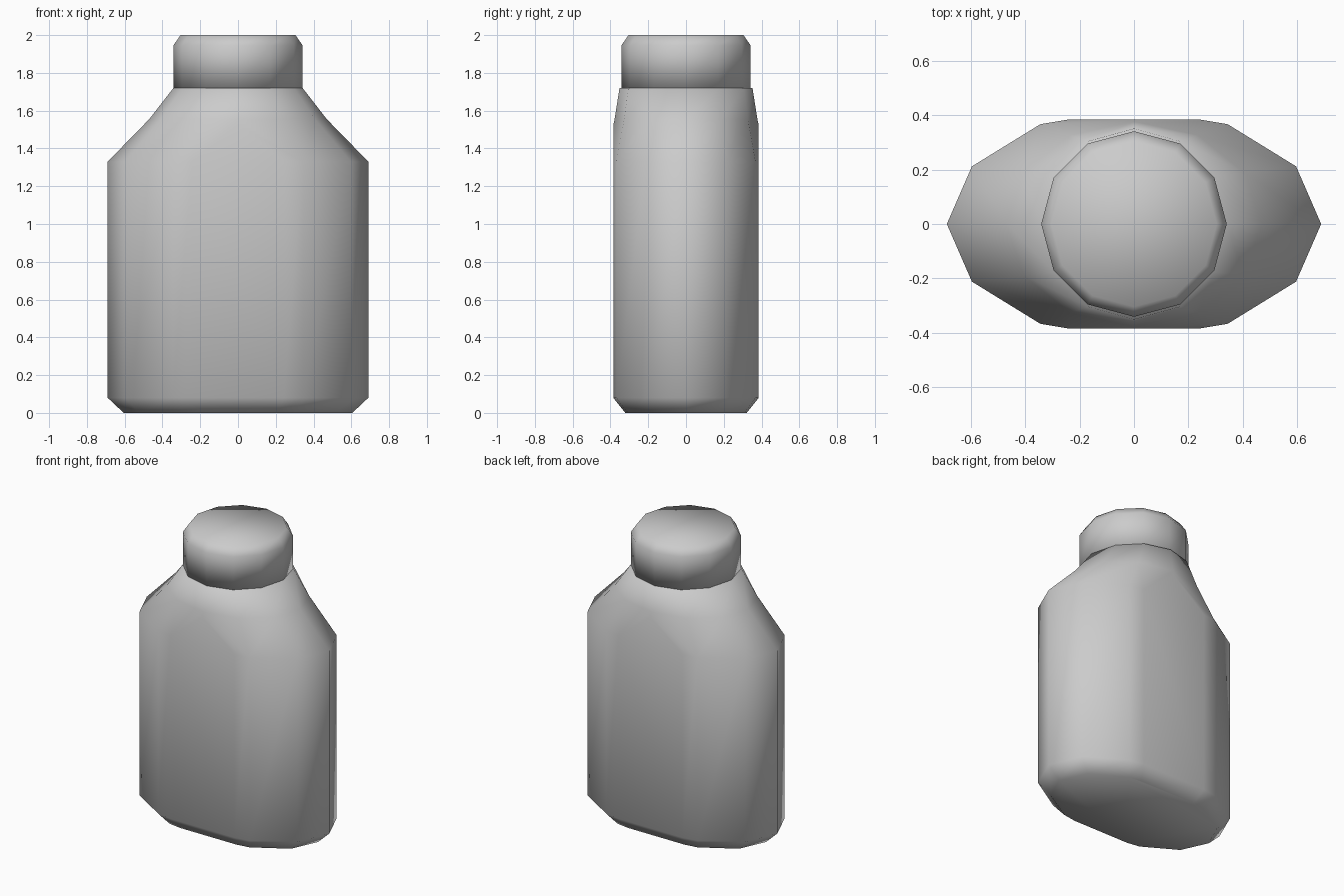
import bpy, bmesh
from math import sin, cos, pi

if "Cube" in bpy.data.objects:
    bpy.data.objects.remove(bpy.data.objects["Cube"])

SIDES = 12


def loft(bm, profile):
    """Skin closed 12-sided elliptical rings given as (x radius, y radius, z)."""
    rings = []
    for a, b, z in profile:
        rings.append([bm.verts.new((a * cos(2 * pi * i / SIDES),
                                    b * sin(2 * pi * i / SIDES), z))
                      for i in range(SIDES)])
    for lo, hi in zip(rings, rings[1:]):
        for i in range(SIDES):
            j = (i + 1) % SIDES
            bm.faces.new((lo[i], lo[j], hi[j], hi[i]))
    bm.faces.new(rings[0][::-1])
    bm.faces.new(rings[-1])


def finish(bm, name):
    bmesh.ops.remove_doubles(bm, verts=bm.verts, dist=1e-5)
    bmesh.ops.recalc_face_normals(bm, faces=bm.faces)
    for f in bm.faces:
        f.smooth = True
    mesh = bpy.data.meshes.new(name)
    bm.to_mesh(mesh)
    bm.free()
    obj = bpy.data.objects.new(name, mesh)
    bpy.context.collection.objects.link(obj)
    return obj


# Bottle body: oval loft with tapering shoulders
bm = bmesh.new()
loft(bm, [(0.69, 0.425, 0.08), (0.69, 0.425, 1.33),
          (0.47, 0.378, 1.555), (0.342, 0.352, 1.72)])

# Flat front and back panels, sliced off the oval
for s in (-1, 1):
    cut = bmesh.ops.bisect_plane(bm, geom=bm.verts[:] + bm.edges[:] + bm.faces[:],
                                 plane_co=(0, s * 0.385, 0), plane_no=(0, s, 0),
                                 clear_outer=True)
    edges = [e for e in cut["geom_cut"] if isinstance(e, bmesh.types.BMEdge)]
    bmesh.ops.holes_fill(bm, edges=edges, sides=0)

# Chamfered base: extrude the bottom face down and shrink it
bm.normal_update()
base = min(bm.faces, key=lambda f: f.calc_center_median().z)
new = bmesh.ops.extrude_face_region(bm, geom=[base])["geom"]
for v in (g for g in new if isinstance(g, bmesh.types.BMVert)):
    v.co = (v.co.x * 0.877, v.co.y * 0.835, 0)
if base.is_valid:
    bmesh.ops.delete(bm, geom=[base], context='FACES_ONLY')
finish(bm, "bottle_body")

# Screw cap with chamfered top edge
bm = bmesh.new()
loft(bm, [(0.342, 0.342, 1.72), (0.342, 0.342, 1.945), (0.305, 0.305, 2.0)])
finish(bm, "bottle_cap")
